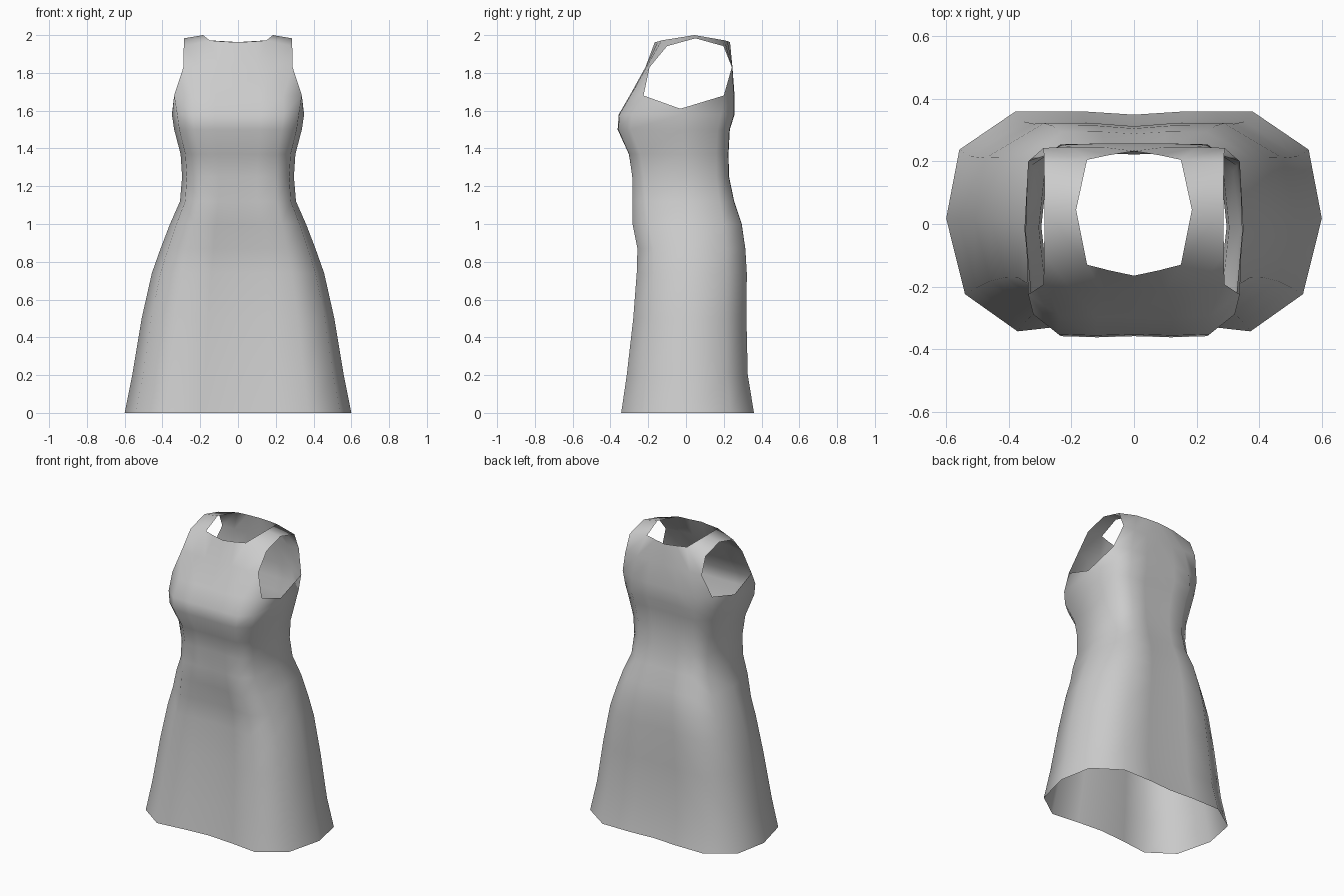
import bpy, bmesh

if "Cube" in bpy.data.objects:
    bpy.data.objects.remove(bpy.data.objects["Cube"])

# Half cross-sections, front centre round the side to back centre (width factor, depth factor)
SKIRT = [(0, -.88), (.31, -.92), (.62, -.98), (.9, -.64), (1, .05),
         (.93, .66), (.63, 1), (.28, 1), (0, .97)]
BUST = [(0, -.99), (.35, -1), (.69, -.99), (.92, -.81), (1, -.05),
        (.94, .72), (.67, .99), (.32, 1), (0, .99)]

# Body rings: z, half width, front y, back y, blend from skirt to bust section
RINGS = [(0, .6, -.35, .36, 0), (.2, .56, -.32, .327, 0), (.5, .51, -.285, .32, 0),
         (.74, .456, -.266, .322, 0), (.87, .41, -.262, .314, .1), (1.0, .36, -.288, .295, .3),
         (1.12, .307, -.288, .255, .6), (1.25, .296, -.288, .228, .8), (1.37, .304, -.305, .225, .9),
         (1.5, .338, -.362, .232, 1), (1.58, .35, -.356, .257, 1)]

bm = bmesh.new()


def row(points):
    return [bm.verts.new(p) for p in points]


def bridge(a, b):
    for i in range(len(a) - 1):
        bm.faces.new((a[i], a[i + 1], b[i + 1], b[i]))


# Skirt, waist and bust
rows = []
for z, w, f, b, t in RINGS:
    points = []
    for (ax, ay), (bx, by) in zip(SKIRT, BUST):
        sx, sy = ax + (bx - ax) * t, ay + (by - ay) * t
        points.append((w * sx, (-f if sy < 0 else b) * sy, z))
    rows.append(row(points))
# Underarm row, dipping at the armpit
rows.append(row([(0, -.298, 1.68), (.12, -.298, 1.68), (.24, -.294, 1.68),
                 (.338, -.225, 1.68), (.345, -.03, 1.61), (.338, .2, 1.68),
                 (.23, .253, 1.68), (.11, .257, 1.68), (0, .257, 1.68)]))
for a, b in zip(rows, rows[1:]):
    bridge(a, b)
under = rows[-1]

# Front panel up to the neckline
chest = row([(0, -.215, 1.83), (.1, -.215, 1.83), (.2, -.21, 1.83), (.289, -.193, 1.83)])
neck_f = row([(0, -.165, 1.963), (.08, -.148, 1.966), (.15, -.13, 1.972), (.287, -.1, 1.942)])
bridge(under[:4], chest)
bridge(chest, neck_f)

# Back panel up to the neckline
upper = row([(.289, .243, 1.83), (.2, .246, 1.83), (.1, .246, 1.83), (0, .246, 1.83)])
neck_b = row([(.287, .198, 1.942), (.15, .205, 1.972), (.08, .22, 1.968), (0, .233, 1.963)])
bridge(under[5:], upper)
bridge(upper, neck_b)

# Shoulder strap
top = row([(.185, .045, 2.0), (.286, .05, 1.983)])
bridge(neck_f[2:], top)
bridge(top, [neck_b[1], neck_b[0]])

bmesh.ops.recalc_face_normals(bm, faces=bm.faces)
bm.faces.ensure_lookup_table()
if bm.faces[0].normal.y > 0:
    bmesh.ops.reverse_faces(bm, faces=bm.faces)
for f in bm.faces:
    f.smooth = True

mesh = bpy.data.meshes.new("dress")
bm.to_mesh(mesh)
bm.free()
dress = bpy.data.objects.new("dress", mesh)
bpy.context.collection.objects.link(dress)

# Other half
mirror = dress.modifiers.new("mirror", 'MIRROR')
mirror.use_axis[0] = True
mirror.use_clip = True
